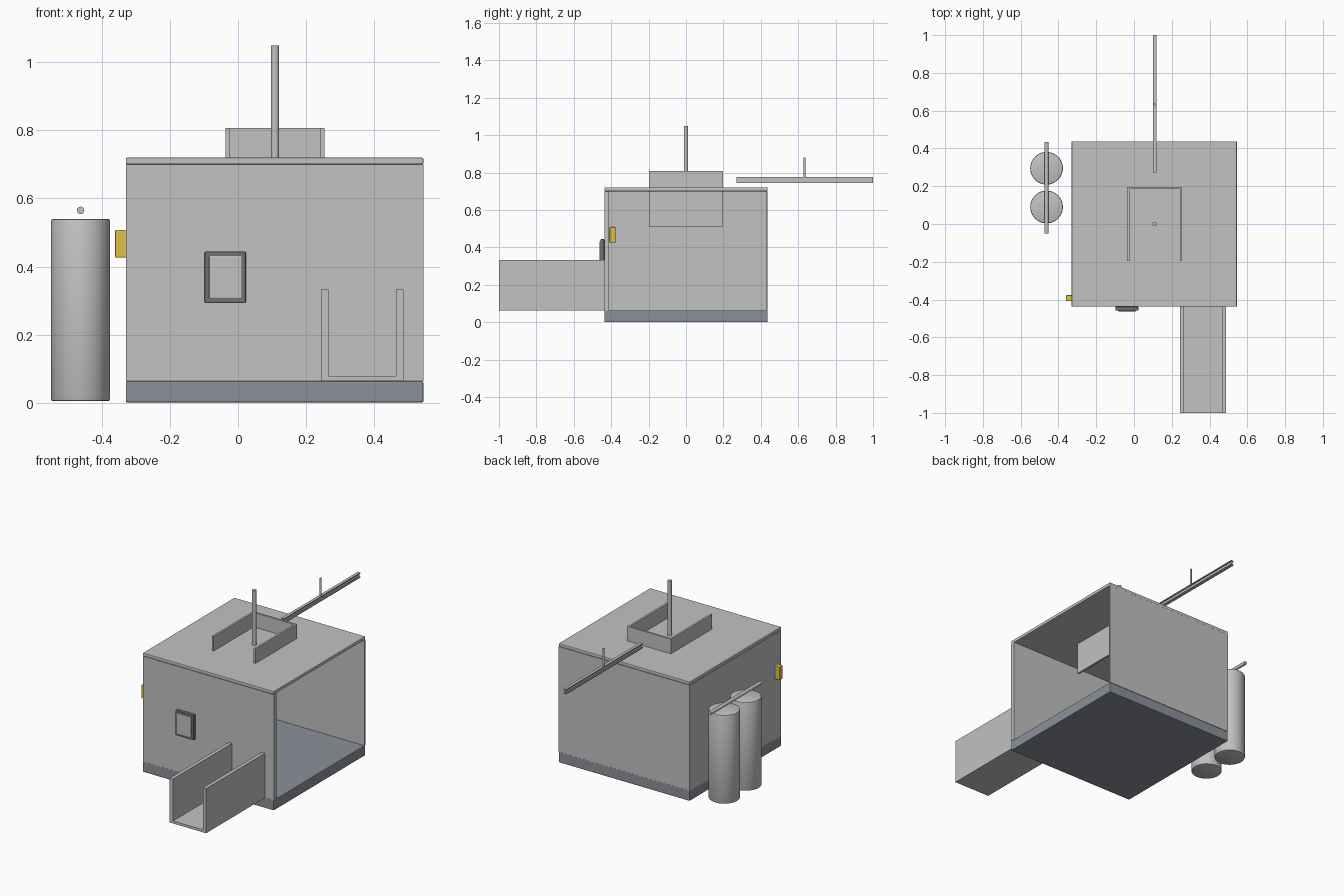
import bpy
import bmesh
import math
from mathutils import Matrix, Vector

old = bpy.data.objects.get("Cube")
if old:
    bpy.data.objects.remove(old, do_unlink=True)


def material(name, r, g, b):
    m = bpy.data.materials.new(name)
    m.use_nodes = True
    m.diffuse_color = (r, g, b, 1)
    m.node_tree.nodes["Principled BSDF"].inputs["Base Color"].default_value = (r, g, b, 1)
    return m


steel = material("brushed steel", 0.54, 0.54, 0.55)
base_grey = material("blue grey base", 0.26, 0.28, 0.32)
dark = material("dark grey", 0.16, 0.16, 0.17)
yellow = material("yellow", 0.72, 0.54, 0.06)


def finish(bm, name, mat):
    mesh = bpy.data.meshes.new(name)
    bm.to_mesh(mesh)
    bm.free()
    mesh.materials.append(mat)
    ob = bpy.data.objects.new(name, mesh)
    bpy.context.collection.objects.link(ob)
    return ob


def smooth(ob):
    bpy.ops.object.select_all(action="DESELECT")
    ob.select_set(True)
    bpy.context.view_layer.objects.active = ob
    bpy.ops.object.shade_smooth_by_angle(angle=math.radians(35))


def box(name, x, y, z, mat, bevel=0):
    """Box from (low, high) pairs on each axis."""
    bm = bmesh.new()
    bmesh.ops.create_cube(bm, size=1)
    for v in bm.verts:
        v.co = Vector([r[0] if c < 0 else r[1] for c, r in zip(v.co, (x, y, z))])
    if bevel:
        bmesh.ops.bevel(bm, geom=bm.edges[:], offset=bevel, segments=2,
                        profile=0.5, affect="EDGES")
    return finish(bm, name, mat)


def rod(name, start, end, radius, mat, sides=24, bevel=0):
    """Round bar between two points."""
    a, b = Vector(start), Vector(end)
    bm = bmesh.new()
    bmesh.ops.create_cone(bm, cap_ends=True, segments=sides, radius1=radius,
                          radius2=radius, depth=(b - a).length)
    if bevel:
        rims = [e for e in bm.edges if abs(e.verts[0].co.z - e.verts[1].co.z) < 1e-5]
        bmesh.ops.bevel(bm, geom=rims, offset=bevel, segments=2,
                        profile=0.5, affect="EDGES")
    turn = (b - a).to_track_quat("Z", "Y").to_matrix().to_4x4()
    bm.transform(Matrix.Translation((a + b) / 2) @ turn)
    ob = finish(bm, name, mat)
    smooth(ob)
    return ob


# Cabin: base, roof and three walls, open on the left
L, R, F, B = -0.33, 0.545, -0.437, 0.437
FLOOR, EAVE, TOP = 0.063, 0.7, 0.72
box("base", (L, R), (F, B), (0, FLOOR), base_grey, 0.004)
box("roof", (L, R), (F, B), (EAVE, TOP), steel, 0.004)
box("front_wall", (L, R), (F, F + 0.026), (FLOOR, EAVE), steel)
box("back_wall", (L, R), (B - 0.01, B), (FLOOR, EAVE), steel)
box("right_wall", (L, L + 0.01), (F + 0.026, B - 0.01), (FLOOR, EAVE), steel)

# Outlet chute at the front
CX0, CX1, CT = 0.244, 0.487, 0.022
for side, x in (("right", CX0), ("left", CX1 - CT)):
    box("chute_side_" + side, (x, x + CT), (-1, F), (FLOOR, 0.332), steel)
box("chute_floor", (CX0 + CT, CX1 - CT), (-1, F), (FLOOR, 0.078), steel)

# Three-sided hopper passing through the roof
HX0, HX1, HT = -0.037, 0.255, 0.012
for side, x in (("right", HX0), ("left", HX1 - HT)):
    box("hopper_side_" + side, (x, x + HT), (-0.197, 0.197), (0.508, 0.808), steel)
box("hopper_back", (HX0 + HT, HX1 - HT), (0.185, 0.197), (0.508, 0.808), steel)

# Mast above the hopper
CX = 0.109
rod("mast", (CX, 0, TOP), (CX, 0, 1.05), 0.012, steel)

# I-beam rail behind the roof with its hanger
RY = (0.27, 1.0)
for part, z, half in (("lower_flange", (0.745, 0.751), 0.009),
                      ("web", (0.751, 0.769), 0.002),
                      ("upper_flange", (0.769, 0.775), 0.009)):
    box("rail_" + part, (CX - half, CX + half), RY, z, steel)
rod("rail_hanger", (CX, 0.633, 0.775), (CX, 0.633, 0.88), 0.006, steel, 16)

# Gas tanks and the pipe above them
TX = -0.463
for name, y in (("front", 0.09), ("back", 0.295)):
    rod("tank_" + name, (TX, y, 0.004), (TX, y, 0.54), 0.0865, steel, 48, 0.006)
rod("tank_pipe", (TX, -0.05, 0.565), (TX, 0.435, 0.565), 0.011, steel, 16)

# Control panel with framed screen
box("panel_frame", (-0.098, 0.023), (-0.458, F), (0.292, 0.444), dark, 0.004)
box("panel_screen", (-0.085, 0.011), (-0.462, -0.456), (0.307, 0.431), steel, 0.002)

# Yellow switch through the right wall
box("switch", (-0.361, -0.305), (-0.408, -0.377), (0.426, 0.508), yellow, 0.004)
